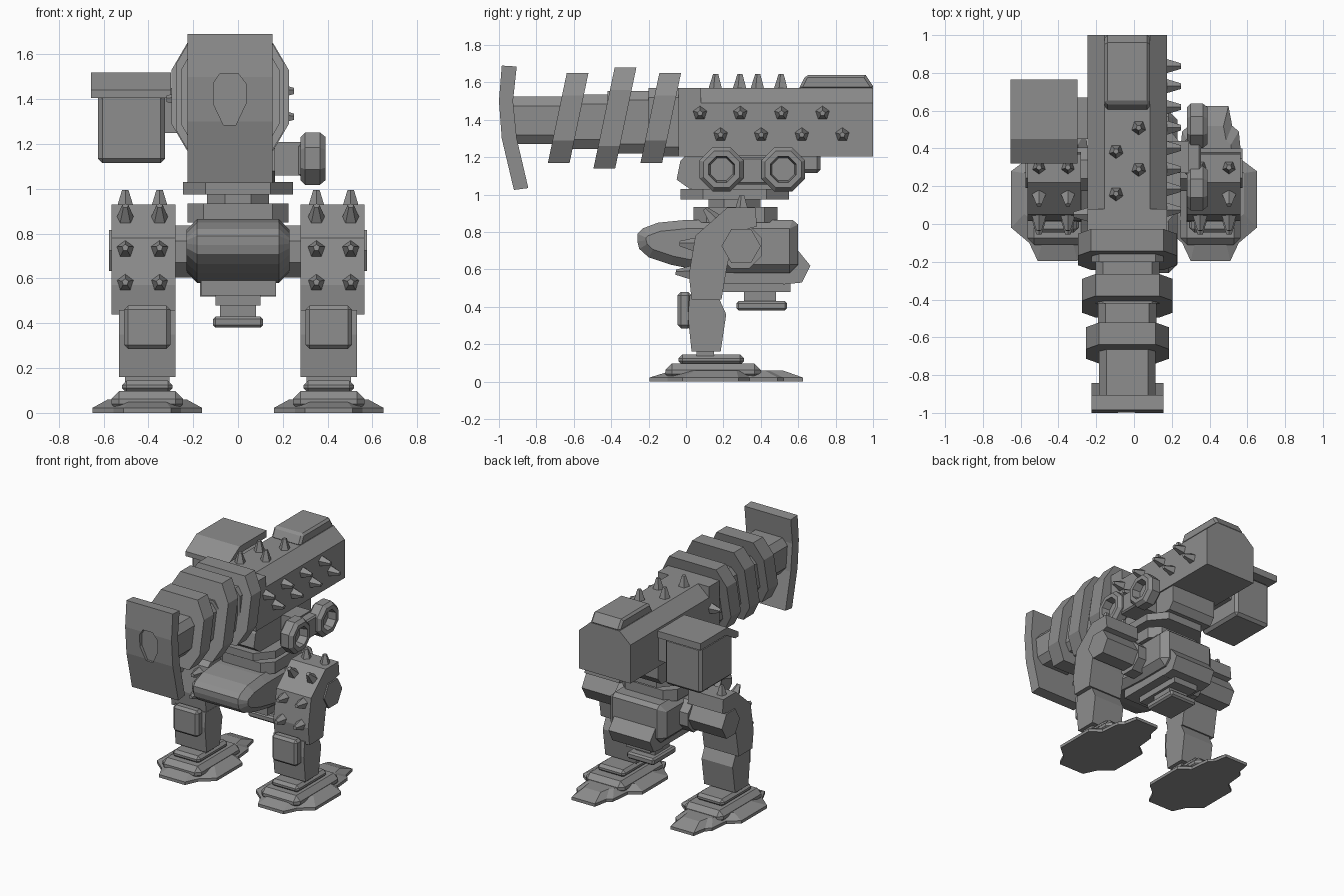
import bpy, bmesh, math
from mathutils import Vector

if "Cube" in bpy.data.objects:
    bpy.data.objects.remove(bpy.data.objects["Cube"])

grey = bpy.data.materials.new("plain grey")
grey.use_nodes = True
grey.diffuse_color = (0.27, 0.27, 0.27, 1)
grey.node_tree.nodes["Principled BSDF"].inputs["Base Color"].default_value = grey.diffuse_color

GUN_X = -0.035


def finish(name, bm, bevel=0.0):
    bmesh.ops.recalc_face_normals(bm, faces=bm.faces)
    mesh = bpy.data.meshes.new(name)
    bm.to_mesh(mesh)
    bm.free()
    mesh.materials.append(grey)
    obj = bpy.data.objects.new(name, mesh)
    bpy.context.collection.objects.link(obj)
    if bevel:
        mod = obj.modifiers.new("edge bevel", "BEVEL")
        mod.width, mod.segments = bevel, 1
        mod.limit_method, mod.angle_limit = "ANGLE", math.radians(60)
    return obj


def prism(name, outline, axis, lo, hi, bevel=0.0, scale=1.0, shear=0.0):
    """Extrude an outline along an axis; the far end may shrink, y may lean with z."""
    bm = bmesh.new()
    cu = sum(p[0] for p in outline) / len(outline)
    cv = sum(p[1] for p in outline) / len(outline)
    rings = []
    for d, s in ((lo, 1.0), (hi, scale)):
        ring = []
        for u, v in outline:
            u, v = cu + (u - cu) * s, cv + (v - cv) * s
            co = {"x": (d, u, v), "y": (u, d + (v - cv) * shear, v), "z": (u, v, d)}[axis]
            ring.append(bm.verts.new(co))
        rings.append(ring)
    a, b = rings
    bm.faces.new(a)
    bm.faces.new(b)
    for i in range(len(a)):
        j = (i + 1) % len(a)
        bm.faces.new((a[i], a[j], b[j], b[i]))
    return finish(name, bm, bevel)


def box(name, x, y, z, bevel=0.0):
    return prism(name, [(x[0], y[0]), (x[1], y[0]), (x[1], y[1]), (x[0], y[1])], "z", z[0], z[1], bevel)


def ngon(cu, cv, r, n, turn=0.5):
    return [(cu + r * math.cos((i + turn) * math.tau / n),
             cv + r * math.sin((i + turn) * math.tau / n)) for i in range(n)]


def octagon(cx, cz, hw, hh, cut_x, cut_z):
    q = [(hw, hh - cut_z), (hw - cut_x, hh)]
    q += [(-u, v) for u, v in reversed(q)]
    q += [(-u, -v) for u, v in q]
    return [(cx + u, cz + v) for u, v in q]


def spike(name, base, direction, height=0.085):
    bm = bmesh.new()
    d = Vector(direction).normalized()
    rot = d.to_track_quat("Z", "Y").to_matrix().to_4x4()
    rot.translation = Vector(base) + d * (height / 2 - 0.01)
    bmesh.ops.create_cone(bm, cap_ends=True, segments=5, radius1=0.042, radius2=0.015,
                          depth=height, matrix=rot)
    return finish(name, bm)


# Gun barrel sections, growing towards the rear
for i, (y0, y1, hw, z0, z1) in enumerate([
        (-0.95, -0.6, 0.15, 1.27, 1.525), (-0.66, -0.34, 0.155, 1.245, 1.535),
        (-0.42, -0.1, 0.17, 1.22, 1.555), (-0.2, 0.02, 0.19, 1.205, 1.57)]):
    prism(f"barrel_section_{i + 1}",
          octagon(GUN_X, (z0 + z1) / 2, hw, (z1 - z0) / 2, 0.04, 0.05), "y", y0, y1)

# Leaning armour rings around the barrel
for i, (y, hw, hh) in enumerate([(-0.63, 0.22, 0.24), (-0.38, 0.24, 0.27), (-0.135, 0.262, 0.24)]):
    prism(f"barrel_ring_{i + 1}", octagon(GUN_X, 1.41, hw, hh, 0.07, 0.12),
          "y", y - 0.058, y + 0.058, shear=0.21)

# Curved muzzle shield with a recessed port
shield = prism("muzzle_shield",
               [(-0.985, 1.69), (-1, 1.5), (-0.985, 1.3), (-0.92, 1.025),
                (-0.843, 1.035), (-0.905, 1.3), (-0.925, 1.5), (-0.905, 1.685)],
               "x", GUN_X - 0.19, GUN_X + 0.19)
port = prism("port_cutter",
             [(-0.08, 1.515), (0, 1.515), (0.035, 1.47), (0.035, 1.38),
              (-0.01, 1.285), (-0.065, 1.285), (-0.11, 1.38), (-0.11, 1.47)], "y", -1.1, -0.965)
port.hide_render = True
port.hide_viewport = True
cut = shield.modifiers.new("port", "BOOLEAN")
cut.operation, cut.object, cut.solver = "DIFFERENCE", port, "EXACT"

# Gun housing with sloped shoulders and a raised rear cover
gl, gr = GUN_X - 0.21, GUN_X + 0.21
box("housing_front", (gl, gr), (-0.04, 0.08), (1.205, 1.57))
prism("housing", [(gl, 1.205), (gr, 1.205), (gr, 1.49), (GUN_X + 0.12, 1.57),
                  (GUN_X - 0.12, 1.57), (gl, 1.49)], "y", 0.08, 1.0)
prism("rear_cover", [(0.6, 1.56), (0.64, 1.64), (0.96, 1.64), (1.0, 1.58), (1.0, 1.56)],
      "x", GUN_X - 0.12, GUN_X + 0.12, bevel=0.015)

# Housing spikes
for i in range(8):
    if i < 4:
        spike(f"side_spike_high_{i}", (gr, (0.075, 0.29, 0.51, 0.73)[i], 1.435), (1, 0, 0))
        spike(f"top_spike_{i}", (GUN_X + (0.06 if i % 2 else -0.06),
                                 (0.16, 0.29, 0.385, 0.51)[i], 1.57), (0, 0, 1))
    else:
        spike(f"side_spike_low_{i}", (gr, 0.185 + 0.217 * (i - 4), 1.32), (1, 0, 0))
spike("far_side_spike", (gl, 0.05, 1.4), (-1, 0, 0))

# Missile pod on the right with a hooded roof
box("pod_body", (-0.625, -0.325), (0.34, 0.72), (1.115, 1.46), bevel=0.02)
prism("pod_roof", [(0.32, 1.405), (0.32, 1.44), (0.45, 1.52), (0.765, 1.52), (0.765, 1.47),
                   (0.47, 1.47), (0.36, 1.405)], "x", -0.655, -0.3)
box("pod_arm", (-0.34, -0.22), (0.45, 0.67), (1.25, 1.45))

# Cradle and turntable
prism("gun_cradle", [(-0.05, 1.08), (-0.03, 1.18), (0, 1.21), (0.62, 1.21), (0.62, 1.08),
                     (0.58, 1.03), (0.02, 1.03)], "x", GUN_X - 0.17, GUN_X + 0.2)
prism("turntable", octagon(0, 0.26, 0.245, 0.29, 0.1, 0.12), "z", 0.975, 1.03)
prism("turret_neck", ngon(0, 0.26, 0.15, 8), "z", 0.92, 0.98)
prism("hip_cap", octagon(0, 0.265, 0.225, 0.225, 0.07, 0.07), "z", 0.85, 0.935)

# Twin launcher tubes on the left
box("launcher_mount", (0.13, 0.29), (0.27, 0.44), (1.06, 1.21))
box("launcher_bridge", (0.27, 0.355), (0.26, 0.45), (1.055, 1.2), bevel=0.01)
for i, y in enumerate((0.19, 0.52)):
    bm = bmesh.new()
    # Closed stepped tube: radius and x along the section
    section = [(0.105, 0.28), (0.127, 0.3), (0.127, 0.365), (0.105, 0.39),
               (0.075, 0.39), (0.065, 0.33)]
    loops = [[bm.verts.new((x, u, v)) for u, v in ngon(y, 1.135, r, 8)] for r, x in section]
    for a, b in zip(loops, loops[1:]):
        for k in range(8):
            n = (k + 1) % 8
            bm.faces.new((a[k], a[n], b[n], b[k]))
    bm.faces.new(loops[0])
    bm.faces.new(loops[-1])
    finish(f"launcher_tube_{i + 1}", bm)

# Pelvis with rounded nose, rear drum and belly sensor
prism("pelvis", [(-0.26, 0.75), (-0.25, 0.71), (-0.2, 0.665), (-0.08, 0.625), (0.1, 0.59),
                 (0.3, 0.58), (0.6, 0.58), (0.6, 0.84), (0.57, 0.865), (0, 0.865),
                 (-0.15, 0.85), (-0.23, 0.82), (-0.26, 0.79)], "x", -0.23, 0.23, bevel=0.05)
prism("rear_drum", [(0.5, 0.7), (0.6, 0.7), (0.665, 0.62), (0.62, 0.53), (0.52, 0.52)],
      "x", -0.17, 0.17)
box("belly_block", (-0.165, 0.17), (0.1, 0.56), (0.525, 0.6))
box("belly_step", (-0.1, 0.1), (0.18, 0.56), (0.48, 0.53))
box("sensor_stem", (-0.08, 0.08), (0.31, 0.48), (0.42, 0.5))
box("sensor_foot", (-0.112, 0.112), (0.27, 0.54), (0.38, 0.43), bevel=0.012)

# Legs, built once per side
half_sole = [(0.105, -0.195), (0.15, -0.1), (0.245, -0.02), (0.245, 0.28), (0.165, 0.34),
             (0.15, 0.49), (0.115, 0.52), (0.095, 0.625)]
for side, s in (("left", 1), ("right", -1)):
    cx = 0.405 * s

    def span(a, b):
        return tuple(sorted((a * s, b * s)))

    def centred(hw):
        return cx - hw, cx + hw

    prism(f"{side}_hip_axle", ngon(0.29, 0.72, 0.125, 8), "x", *span(0.2, 0.3))
    prism(f"{side}_hip_drum", ngon(0.295, 0.725, 0.105, 6, 0), "x", *span(0.27, 0.575))
    prism(f"{side}_thigh_armour",
          [(0.03, 0.44), (0.015, 0.57), (0.05, 0.78), (0.22, 0.93), (0.37, 0.93), (0.38, 0.83),
           (0.26, 0.8), (0.22, 0.62), (0.19, 0.44)], "x", *span(0.28, 0.565))
    for k, dx in enumerate((-0.055, 0.098)):
        x = cx + dx * s
        spike(f"{side}_thigh_spike_low_{k}", (x, 0.02, 0.58), (0, -1, 0.05))
        spike(f"{side}_thigh_spike_mid_{k}", (x, 0.04, 0.73), (0, -1, 0.1))
        spike(f"{side}_thigh_spike_slope_{k}", (x, 0.15, 0.868), (0, -0.66, 0.75))
        spike(f"{side}_thigh_spike_top_{k}", (x, 0.3, 0.92), (0, 0, 1))
    prism(f"{side}_shin", [(0.03, 0.16), (0.01, 0.35), (0.02, 0.46), (0.17, 0.46),
                           (0.215, 0.36), (0.185, 0.16)], "x", *centred(0.127))
    box(f"{side}_knee_pad", centred(0.103), (-0.045, 0.03), (0.285, 0.48), bevel=0.018)
    box(f"{side}_ankle", centred(0.1), (0.055, 0.15), (0.13, 0.17))
    # Stepped foot with a broad toed sole
    sole = [(cx + u, v) for u, v in half_sole] + [(cx - u, v) for u, v in reversed(half_sole)]
    prism(f"{side}_sole", sole, "z", 0, 0.022)
    prism(f"{side}_sole_slope", sole, "z", 0.022, 0.06, scale=0.72)
    box(f"{side}_foot_step", centred(0.16), (-0.11, 0.4), (0.005, 0.098), bevel=0.035)
    box(f"{side}_foot_top", centred(0.112), (-0.04, 0.31), (0.09, 0.145), bevel=0.02)
